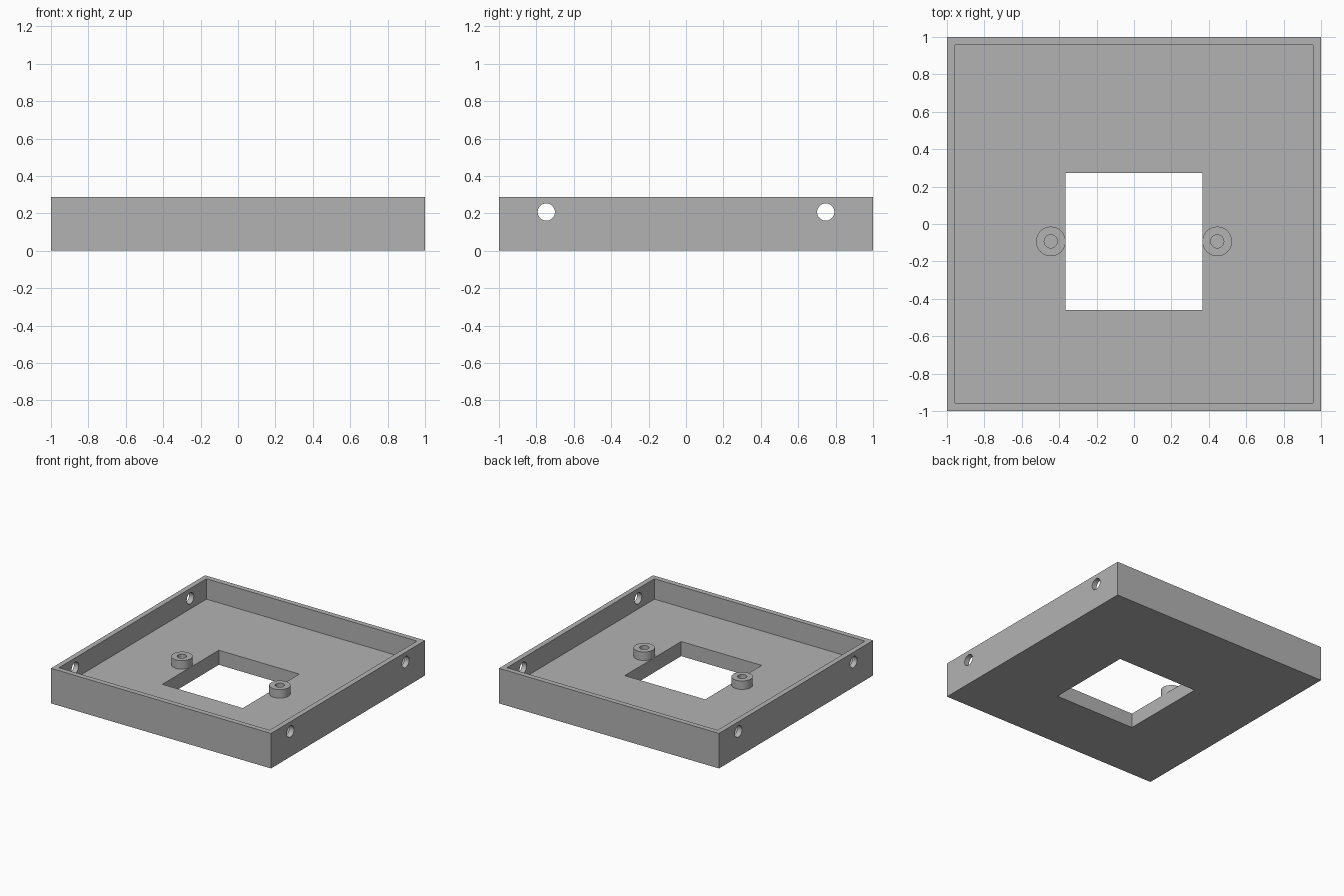
import bpy
import math

if "Cube" in bpy.data.objects:
    bpy.data.objects.remove(bpy.data.objects["Cube"], do_unlink=True)

HEIGHT, FLOOR, INNER = 0.288, 0.12, 0.957
BOSS_X, BOSS_Y, BOSS_TOP = 0.445, -0.093, 0.19

grey = bpy.data.materials.new("plain grey")
grey.use_nodes = True
colour = (0.45, 0.45, 0.45, 1)
grey.diffuse_color = colour
grey.node_tree.nodes["Principled BSDF"].inputs["Base Color"].default_value = colour


def box(name, low, high):
    centre = [(a + b) / 2 for a, b in zip(low, high)]
    bpy.ops.mesh.primitive_cube_add(size=1, location=centre)
    ob = bpy.context.object
    ob.name = name
    ob.scale = [b - a for a, b in zip(low, high)]
    bpy.ops.object.transform_apply(location=True, rotation=True, scale=True)
    ob.data.materials.append(grey)
    return ob


def cylinder(name, radius, depth, centre, rotation=(0, 0, 0)):
    bpy.ops.mesh.primitive_cylinder_add(vertices=64, radius=radius, depth=depth,
                                        location=centre, rotation=rotation)
    ob = bpy.context.object
    ob.name = name
    bpy.ops.object.transform_apply(location=True, rotation=True, scale=True)
    ob.data.materials.append(grey)
    return ob


def cut(ob, cutter):
    bpy.ops.object.select_all(action="DESELECT")
    bpy.context.view_layer.objects.active = ob
    ob.select_set(True)
    mod = ob.modifiers.new("cut", "BOOLEAN")
    mod.operation, mod.solver, mod.object = "DIFFERENCE", "EXACT", cutter
    bpy.ops.object.modifier_apply(modifier=mod.name)
    bpy.data.objects.remove(cutter, do_unlink=True)


def smooth(ob):
    bpy.ops.object.select_all(action="DESELECT")
    bpy.context.view_layer.objects.active = ob
    ob.select_set(True)
    bpy.ops.object.shade_smooth_by_angle(angle=math.radians(30))


# Open tray with a thick floor and thin walls
tray = box("tray", (-1, -1, 0), (1, 1, HEIGHT))
cut(tray, box("cavity", (-INNER, -INNER, FLOOR), (INNER, INNER, 1)))

# Square opening through the floor
cut(tray, box("opening", (-0.366, -0.46, -1), (0.366, 0.273, 1)))

# Round holes through both side walls
for y in (-0.747, 0.747):
    cut(tray, cylinder("wall_hole", 0.046, 3, (0, y, 0.207), (0, math.pi / 2, 0)))
smooth(tray)

# Hollow screw bosses beside the opening, sunk slightly into the floor
for side, sign in (("left", 1), ("right", -1)):
    bottom = FLOOR - 0.01
    centre = (sign * BOSS_X, BOSS_Y, (bottom + BOSS_TOP) / 2)
    boss = cylinder("screw_boss_" + side, 0.079, BOSS_TOP - bottom, centre)
    cut(boss, cylinder("bore", 0.035, 1, centre))
    smooth(boss)
